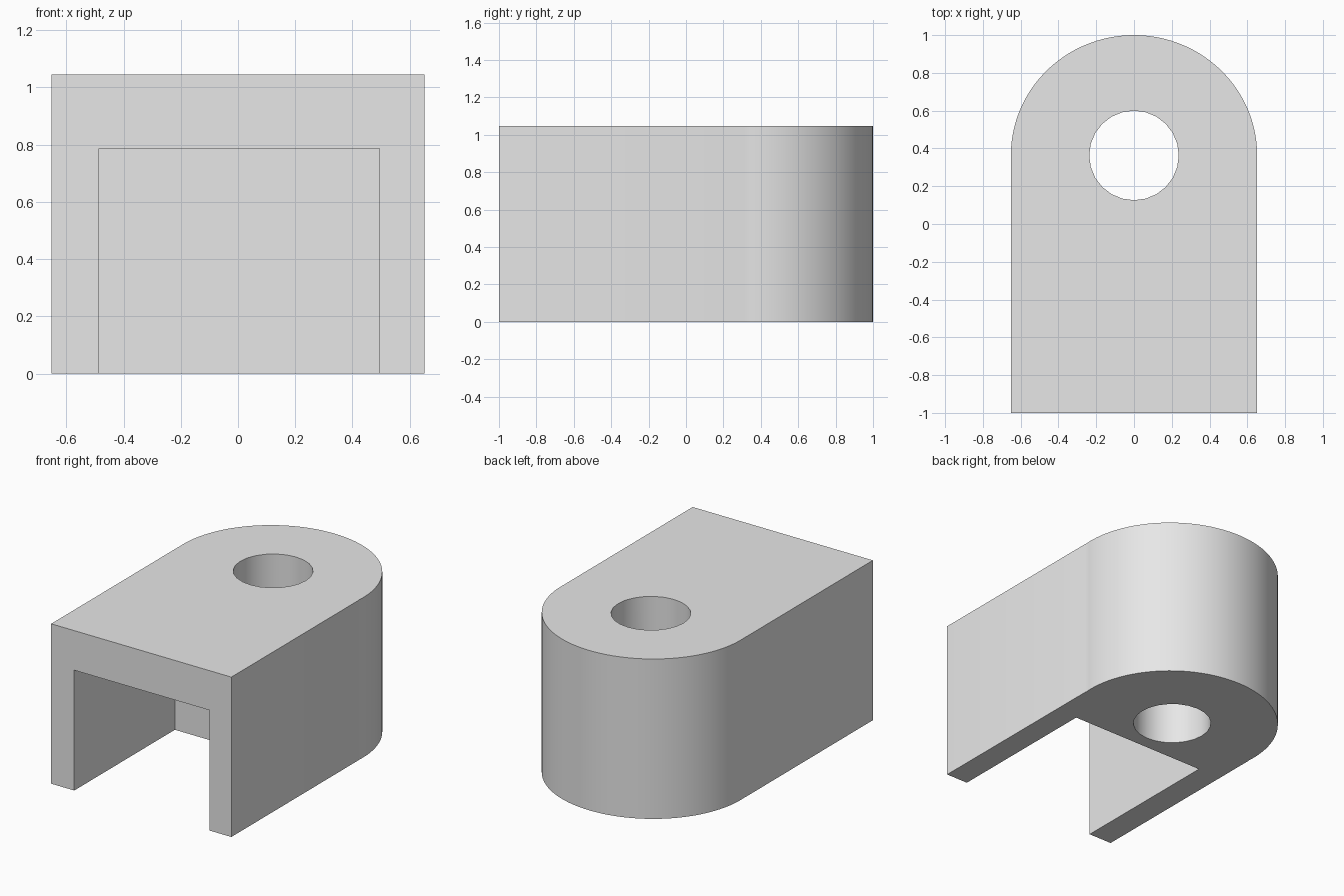
import bpy
import bmesh
from math import cos, sin, pi, radians

cube = bpy.data.objects.get("Cube")
if cube:
    bpy.data.objects.remove(cube, do_unlink=True)

HALF_W, HEIGHT = 0.652, 1.046
PIVOT_Y = 0.363

grey = bpy.data.materials.new("plain_grey")
grey.use_nodes = True
colour = (0.8, 0.8, 0.8, 1)
grey.diffuse_color = colour
grey.node_tree.nodes["Principled BSDF"].inputs["Base Color"].default_value = colour


def prism(name, outline, z0, z1):
    """Extrude a counter-clockwise outline from z0 to z1."""
    bm = bmesh.new()
    face = bm.faces.new([bm.verts.new((x, y, z0)) for x, y in outline])
    top = bmesh.ops.extrude_face_region(bm, geom=[face])["geom"]
    verts = [v for v in top if isinstance(v, bmesh.types.BMVert)]
    bmesh.ops.translate(bm, verts=verts, vec=(0, 0, z1 - z0))
    bmesh.ops.recalc_face_normals(bm, faces=bm.faces)
    mesh = bpy.data.meshes.new(name)
    bm.to_mesh(mesh)
    bm.free()
    mesh.materials.append(grey)
    obj = bpy.data.objects.new(name, mesh)
    bpy.context.collection.objects.link(obj)
    return obj


def arc(rx, ry, start, end, steps):
    angles = [start + (end - start) * i / steps for i in range(steps + 1)]
    return [(rx * cos(a), PIVOT_Y + ry * sin(a)) for a in angles]


# Block with a rounded back end
lap = radians(4)
outline = [(-HALF_W, 0.31), (-HALF_W, -1), (HALF_W, -1), (HALF_W, 0.31)]
outline += arc(HALF_W, 1 - PIVOT_Y, -lap, pi + lap, 64)
body = prism("clevis_body", outline, 0, HEIGHT)

# Slot open to the front and below, and the pin hole through the round end
slot = prism("slot_cutter", [(-0.485, -1.2), (0.495, -1.2), (0.495, 0.04), (-0.485, 0.04)],
             -0.2, 0.787)
hole = prism("hole_cutter", arc(0.237, 0.237, 0, 2 * pi, 24)[:-1], -0.2, HEIGHT + 0.2)

bpy.ops.object.select_all(action="DESELECT")
bpy.context.view_layer.objects.active = body
body.select_set(True)
for cutter in (slot, hole):
    cutter.hide_render = True
    mod = body.modifiers.new(cutter.name, "BOOLEAN")
    mod.operation = "DIFFERENCE"
    mod.solver = "EXACT"
    mod.object = cutter
    bpy.ops.object.modifier_apply(modifier=mod.name)
    bpy.data.objects.remove(cutter, do_unlink=True)

bpy.ops.object.shade_smooth_by_angle(angle=radians(30))
